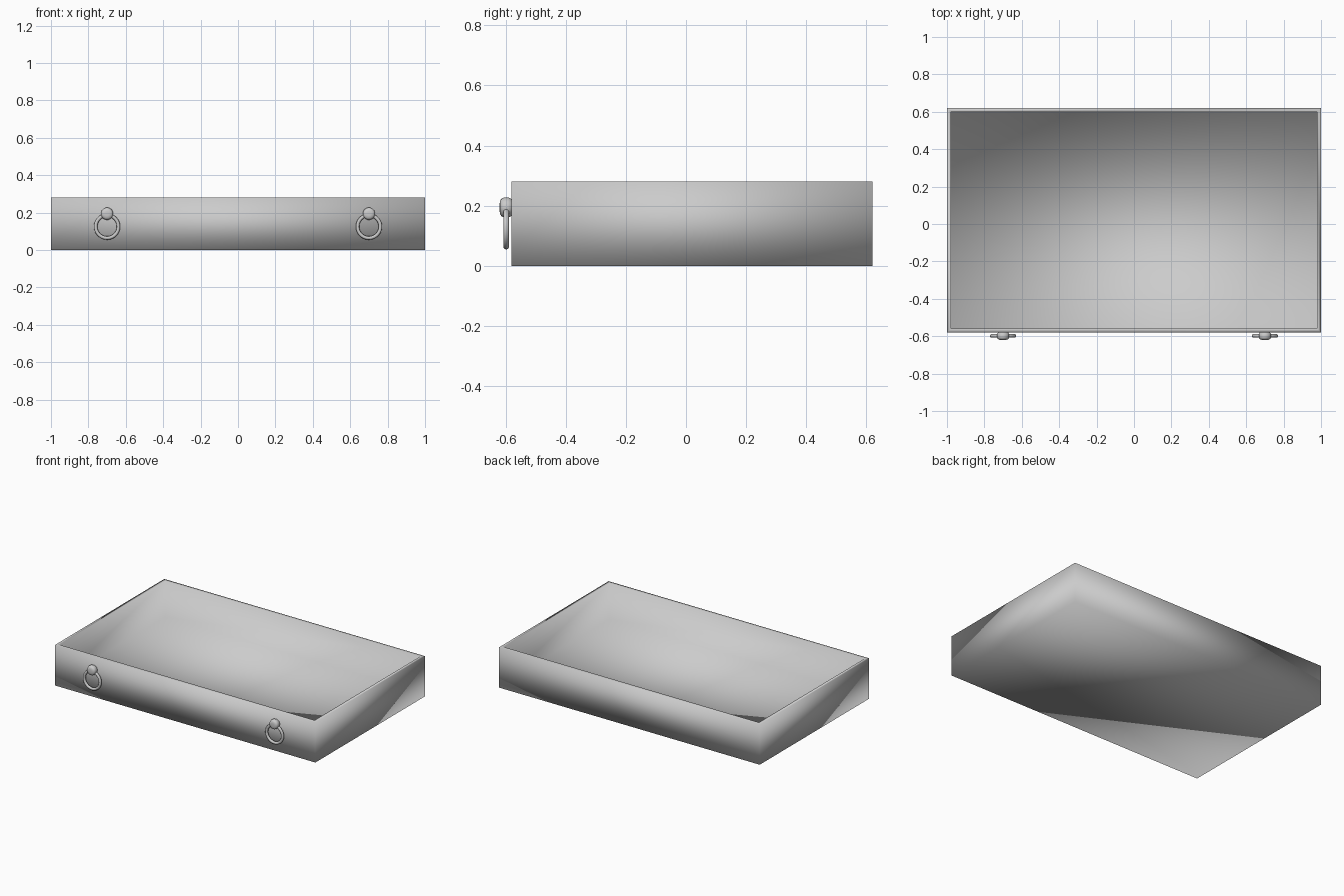
import bpy, bmesh, math
from mathutils import Matrix, Vector

if "Cube" in bpy.data.objects:
    bpy.data.objects.remove(bpy.data.objects["Cube"])

W, FRONT, BACK, H, T = 2.0, -0.58, 0.62, 0.28, 0.03


def finish(name, bm):
    bmesh.ops.recalc_face_normals(bm, faces=bm.faces[:])
    for f in bm.faces:
        f.smooth = True
    me = bpy.data.meshes.new(name)
    bm.to_mesh(me)
    bm.free()
    ob = bpy.data.objects.new(name, me)
    bpy.context.collection.objects.link(ob)
    return ob


# Open drawer tray: box with its top inset for the rim and pushed down to the floor
bm = bmesh.new()
place = Matrix.Translation((0, (FRONT + BACK) / 2, H / 2)) @ Matrix.Diagonal((W, BACK - FRONT, H, 1))
bmesh.ops.create_cube(bm, size=1, matrix=place)
bm.normal_update()
top = max(bm.faces, key=lambda f: f.calc_center_median().z)
bmesh.ops.inset_region(bm, faces=[top], thickness=T)
floor = bmesh.ops.extrude_face_region(bm, geom=[top])
bmesh.ops.translate(bm, vec=(0, 0, T - H),
                    verts=[v for v in floor["geom"] if isinstance(v, bmesh.types.BMVert)])
if top.is_valid:
    bmesh.ops.delete(bm, geom=[top], context="FACES_ONLY")
finish("drawer_tray", bm)


# Rounded knob: profile (radius, y) turned about the y axis
def knob(name, x, z):
    profile = [(0, -0.575), (0.022, -0.575), (0.029, -0.582), (0.033, -0.59), (0.033, -0.604),
               (0.030, -0.613), (0.023, -0.618), (0.012, -0.62), (0, -0.62)]
    bm = bmesh.new()
    vs = [bm.verts.new((x + r, y, z)) for r, y in profile]
    es = [bm.edges.new(p) for p in zip(vs, vs[1:])]
    bmesh.ops.spin(bm, geom=vs + es, cent=(x, 0, z), axis=(0, 1, 0),
                   angle=math.tau, steps=32, use_merge=False)
    bmesh.ops.remove_doubles(bm, verts=bm.verts[:], dist=1e-5)
    finish(name, bm)


# Hanging pull ring
def ring(name, x, z):
    bpy.ops.mesh.primitive_torus_add(major_radius=0.061, minor_radius=0.0095,
                                     major_segments=40, minor_segments=12,
                                     location=(x, -0.598, z), rotation=(math.pi / 2, 0, 0))
    bpy.context.object.name = name
    bpy.ops.object.shade_smooth()


for side, x in (("left", -0.7), ("right", 0.7)):
    knob(side + "_knob", x, 0.194)
    ring(side + "_pull_ring", x, 0.125)
